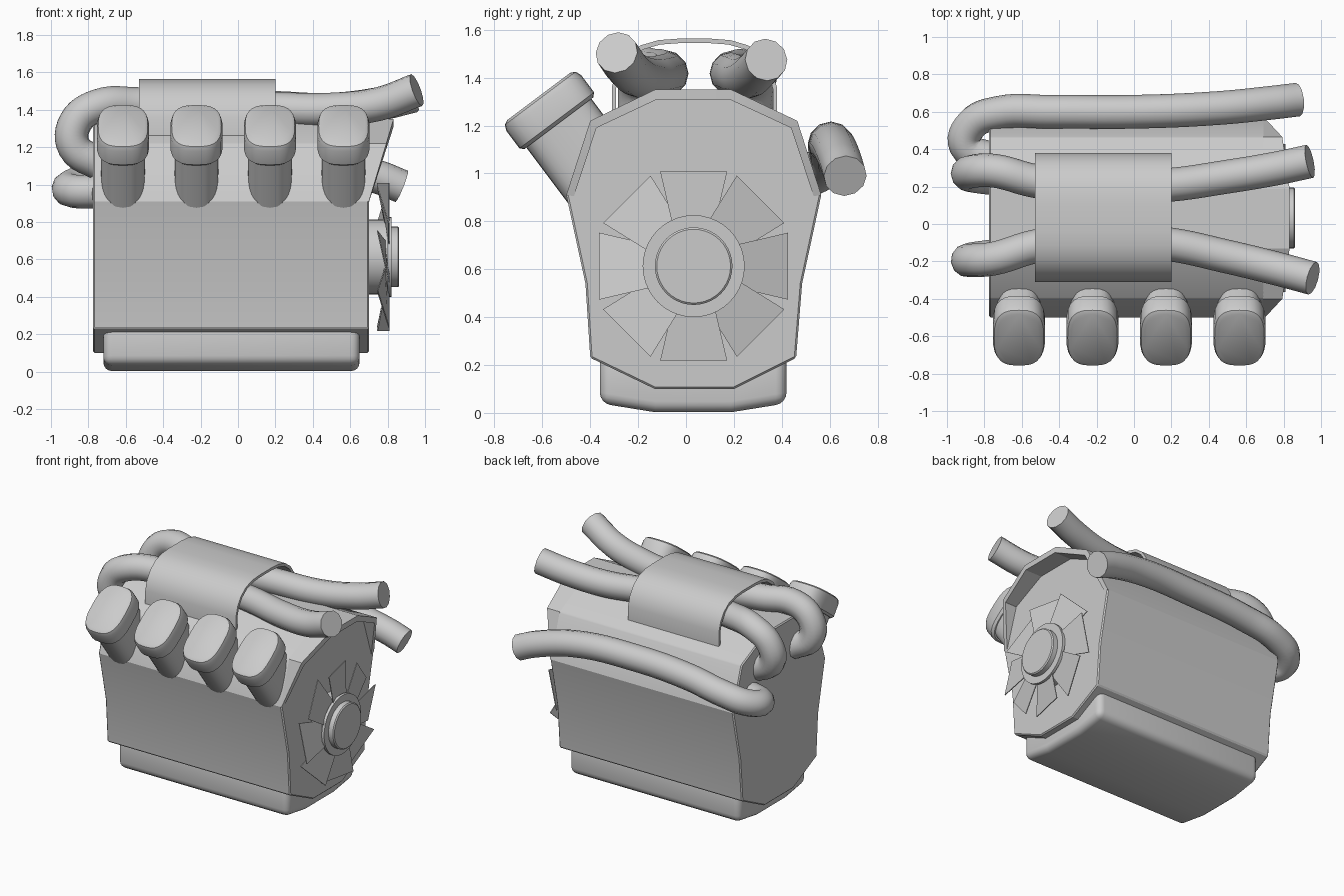
import bpy, math
from mathutils import Vector

if "Cube" in bpy.data.objects:
    bpy.data.objects.remove(bpy.data.objects["Cube"])


def finish(ob, angle=35, bevel=0, segments=2):
    bpy.ops.object.select_all(action='DESELECT')
    bpy.context.view_layer.objects.active = ob
    ob.select_set(True)
    if bevel:
        m = ob.modifiers.new("bevel", 'BEVEL')
        m.width, m.segments, m.limit_method = bevel, segments, 'ANGLE'
        m.angle_limit = math.radians(40)
        bpy.ops.object.modifier_apply(modifier=m.name)
    bpy.ops.object.shade_smooth_by_angle(angle=math.radians(angle))
    return ob


def loft(name, loops, caps=True, **kw):
    """Skin a series of closed loops with the same point count."""
    n = len(loops[0])
    verts = [p for loop in loops for p in loop]
    faces = [(i*n + j, i*n + (j+1) % n, (i+1)*n + (j+1) % n, (i+1)*n + j)
             for i in range(len(loops) - 1) for j in range(n)]
    if caps:
        faces += [tuple(reversed(range(n))), tuple(range(len(verts) - n, len(verts)))]
    me = bpy.data.meshes.new(name)
    me.from_pydata(verts, [], faces)
    ob = bpy.data.objects.new(name, me)
    bpy.context.collection.objects.link(ob)
    bpy.ops.object.select_all(action='DESELECT')
    bpy.context.view_layer.objects.active = ob
    ob.select_set(True)
    bpy.ops.object.mode_set(mode='EDIT')
    bpy.ops.mesh.select_all(action='SELECT')
    bpy.ops.mesh.normals_make_consistent(inside=False)
    bpy.ops.object.mode_set(mode='OBJECT')
    return finish(ob, **kw)


def prism(name, profile, x0, x1, **kw):
    return loft(name, [[(x, y, z) for y, z in profile] for x in (x0, x1)], **kw)


def pipe(name, points, radius=0.09):
    cu = bpy.data.curves.new(name, 'CURVE')
    cu.dimensions = '3D'
    cu.bevel_depth, cu.bevel_resolution = radius, 4
    cu.use_fill_caps, cu.resolution_u = True, 6
    sp = cu.splines.new('BEZIER')
    sp.bezier_points.add(len(points) - 1)
    for bp, p in zip(sp.bezier_points, points):
        bp.co = p
        bp.handle_left_type = bp.handle_right_type = 'AUTO'
    ob = bpy.data.objects.new(name, cu)
    bpy.context.collection.objects.link(ob)
    bpy.ops.object.select_all(action='DESELECT')
    bpy.context.view_layer.objects.active = ob
    ob.select_set(True)
    bpy.ops.object.convert(target='MESH')
    return finish(bpy.context.object, 45)


# Engine block: faceted profile along x
upper = [(0.565, 0.91), (0.465, 1.22), (0.19, 1.35),
         (-0.13, 1.35), (-0.40, 1.22), (-0.50, 0.91)]
lower = [(-0.42, 0.54), (-0.40, 0.23), (-0.13, 0.10),
         (0.20, 0.10), (0.46, 0.23), (0.485, 0.54)]
prism("engine_block", upper + lower, -0.775, 0.70, angle=25, bevel=0.008, segments=1)

# Slanted hood lip around the upper half of the fan end
lip = []
for y, z in upper:
    yi, zi = 0.033 + (y - 0.033)*0.94, 0.85 + (z - 0.85)*0.92
    xf = 0.70 + 0.3*(z - 0.91)
    lip.append([(0.69, y, z), (xf, y, z), (xf, yi, zi), (0.69, yi, zi)])
loft("hood_lip", lip, angle=20)

# Oil pan
pan = [(-0.36, 0.25), (-0.36, 0.04), (-0.13, 0.003), (0.19, 0.003), (0.42, 0.04), (0.42, 0.25)]
prism("oil_pan", pan, -0.72, 0.65, bevel=0.045, segments=4)

# Arched manifold cover, an open shell
half = [(0.345, 1.25), (0.345, 1.36), (0.325, 1.43), (0.285, 1.49),
        (0.225, 1.535), (0.15, 1.557), (0.07, 1.563)]
arch = half + [(-y, z) for y, z in reversed(half)]
inner = [(y*0.95, 1.25 + (z - 1.25)*0.94) for y, z in arch]
prism("manifold_cover", [(y + 0.035, z) for y, z in arch + inner[::-1]], -0.53, 0.20)

# Intake stacks: rounded stems with wider caps, leaning outwards
axis = Vector((0, -0.60, 0.80))
side = Vector((0, 0.80, 0.60))


def oval(c, w, d, t, n=28, power=2.9):
    pts = []
    for i in range(n):
        a = 2*math.pi*i/n
        ca, sa = math.cos(a), math.sin(a)
        u = math.copysign(abs(ca)**(2/power), ca)*w/2
        v = math.copysign(abs(sa)**(2/power), sa)*d/2
        pts.append(c + Vector((u, 0, 0)) + side*v + axis*t)
    return pts


for k in range(4):
    c = Vector((-0.615 + 0.393*k, -0.54, 1.222))
    loft(f"intake_stem_{k+1}", [oval(c, 0.235, 0.34, -0.45), oval(c, 0.235, 0.34, 0.03)])
    loft(f"intake_cap_{k+1}", [oval(c, 0.25, 0.36, -0.015), oval(c, 0.28, 0.39, 0.0),
                               oval(c, 0.28, 0.39, 0.09), oval(c, 0.265, 0.37, 0.115),
                               oval(c, 0.23, 0.33, 0.125)])

# Top pipes run through the cover and loop down into the back wall
pipe("top_pipe_front", [(0.955, -0.29, 1.505), (0.75, -0.235, 1.43), (0.48, -0.17, 1.40),
                        (0.20, -0.11, 1.405), (-0.20, -0.08, 1.42), (-0.53, -0.12, 1.43),
                        (-0.75, -0.185, 1.42), (-0.87, -0.195, 1.33), (-0.875, -0.19, 1.20),
                        (-0.74, -0.17, 1.11)])
pipe("top_pipe_back", [(0.94, 0.335, 1.475), (0.75, 0.295, 1.43), (0.48, 0.25, 1.40),
                       (0.20, 0.21, 1.41), (-0.20, 0.19, 1.42), (-0.53, 0.23, 1.43),
                       (-0.75, 0.285, 1.42), (-0.87, 0.28, 1.33), (-0.875, 0.26, 1.20),
                       (-0.74, 0.24, 1.11)])

# Side pipe along the back flank
pipe("side_pipe", [(0.875, 0.665, 0.99), (0.75, 0.65, 1.04), (0.45, 0.62, 1.11),
                   (0.0, 0.60, 1.125), (-0.45, 0.60, 1.10), (-0.72, 0.595, 1.05),
                   (-0.87, 0.53, 1.0), (-0.90, 0.42, 0.97), (-0.74, 0.34, 0.96)])

# Fan hub: stepped disc
HY, HZ = 0.032, 0.613


def ring(x, r, n=40):
    return [(x, HY + r*math.cos(2*math.pi*i/n), HZ + r*math.sin(2*math.pi*i/n)) for i in range(n)]


loft("fan_hub", [ring(0.69, 0.20), ring(0.80, 0.20), ring(0.80, 0.213), ring(0.82, 0.213),
                 ring(0.82, 0.162), ring(0.855, 0.162), ring(0.862, 0.154)])

# Eight pitched fan blades
for k in range(8):
    a = math.pi/4*k
    radial, tang = (math.cos(a), math.sin(a)), (-math.sin(a), math.cos(a))
    loops = []
    for r, w, back in ((0.16, 0.085, 0.785), (0.395, 0.14, 0.742)):
        loops.append([(x, HY + radial[0]*r + tang[0]*t, HZ + radial[1]*r + tang[1]*t)
                      for x, t in ((back, -w), (0.804, w), (0.81, w), (back + 0.006, -w))])
    loft(f"fan_blade_{k+1}", loops)
